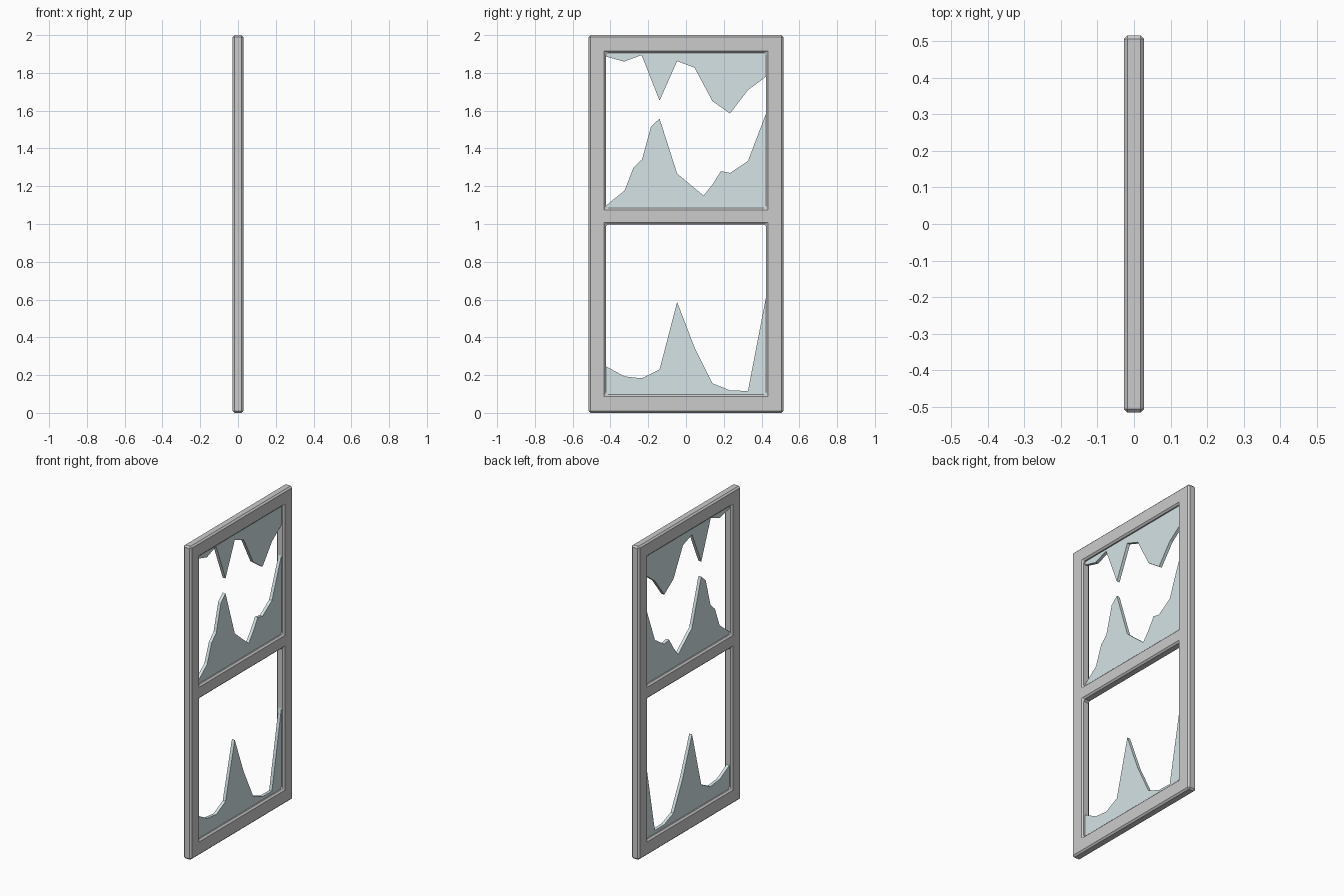
import bpy
import bmesh

if "Cube" in bpy.data.objects:
    bpy.data.objects.remove(bpy.data.objects["Cube"])

glass_mat = bpy.data.materials.new("dusty_glass")
glass_mat.diffuse_color = (0.66, 0.77, 0.79, 1)
glass_mat.use_nodes = True
glass_mat.node_tree.nodes["Principled BSDF"].inputs["Base Color"].default_value = glass_mat.diffuse_color


def make_object(name, bm, mat=None):
    bmesh.ops.recalc_face_normals(bm, faces=bm.faces[:])
    mesh = bpy.data.meshes.new(name)
    bm.to_mesh(mesh)
    bm.free()
    obj = bpy.data.objects.new(name, mesh)
    bpy.context.collection.objects.link(obj)
    if mat:
        mesh.materials.append(mat)
    return obj


def extrude_x(bm, faces, depth):
    res = bmesh.ops.extrude_face_region(bm, geom=faces)
    verts = [g for g in res["geom"] if isinstance(g, bmesh.types.BMVert)]
    bmesh.ops.translate(bm, verts=verts, vec=(depth, 0, 0))


# Window frame: a grid sheet with two openings, thickened and chamfered
HALF = 0.028
ys = [-0.516, -0.423, 0.423, 0.516]
zs = [0, 0.098, 0.998, 1.085, 1.905, 2.0]
bm = bmesh.new()
grid = [[bm.verts.new((-HALF, y, z)) for z in zs] for y in ys]
for i in range(3):
    for j in range(5):
        if i == 1 and j in (1, 3):
            continue
        bm.faces.new((grid[i][j], grid[i + 1][j],
                      grid[i + 1][j + 1], grid[i][j + 1]))
extrude_x(bm, bm.faces[:], 2 * HALF)
frame = make_object("window_frame", bm)
bevel = frame.modifiers.new("chamfer", "BEVEL")
bevel.width = 0.01
bevel.segments = 1
bevel.limit_method = 'ANGLE'


# Broken glass: jagged outline closed along one rail of the frame
def glass(name, rail_z, jagged, half=0.01):
    pts = [(-0.423, rail_z)] + jagged + [(0.423, rail_z)]
    bm = bmesh.new()
    face = bm.faces.new([bm.verts.new((-half, y, z)) for y, z in pts])
    extrude_x(bm, [face], 2 * half)
    return make_object(name, bm, glass_mat)


glass("upper_pane_top_shards", 1.905, [
    (-0.423, 1.886), (-0.328, 1.86), (-0.235, 1.894), (-0.14, 1.653),
    (-0.047, 1.862), (0.045, 1.828), (0.14, 1.65), (0.233, 1.585),
    (0.328, 1.709), (0.423, 1.78)])

glass("upper_pane_bottom_shards", 1.085, [
    (-0.423, 1.098), (-0.325, 1.177), (-0.278, 1.299), (-0.233, 1.341),
    (-0.185, 1.516), (-0.14, 1.558), (-0.047, 1.267), (0.093, 1.15),
    (0.14, 1.209), (0.185, 1.28), (0.233, 1.27), (0.328, 1.333),
    (0.423, 1.583)])

glass("lower_pane_shards", 0.098, [
    (-0.423, 0.246), (-0.325, 0.193), (-0.233, 0.183), (-0.14, 0.23),
    (-0.047, 0.587), (0.045, 0.347), (0.14, 0.156), (0.233, 0.119),
    (0.328, 0.116), (0.423, 0.61)])
